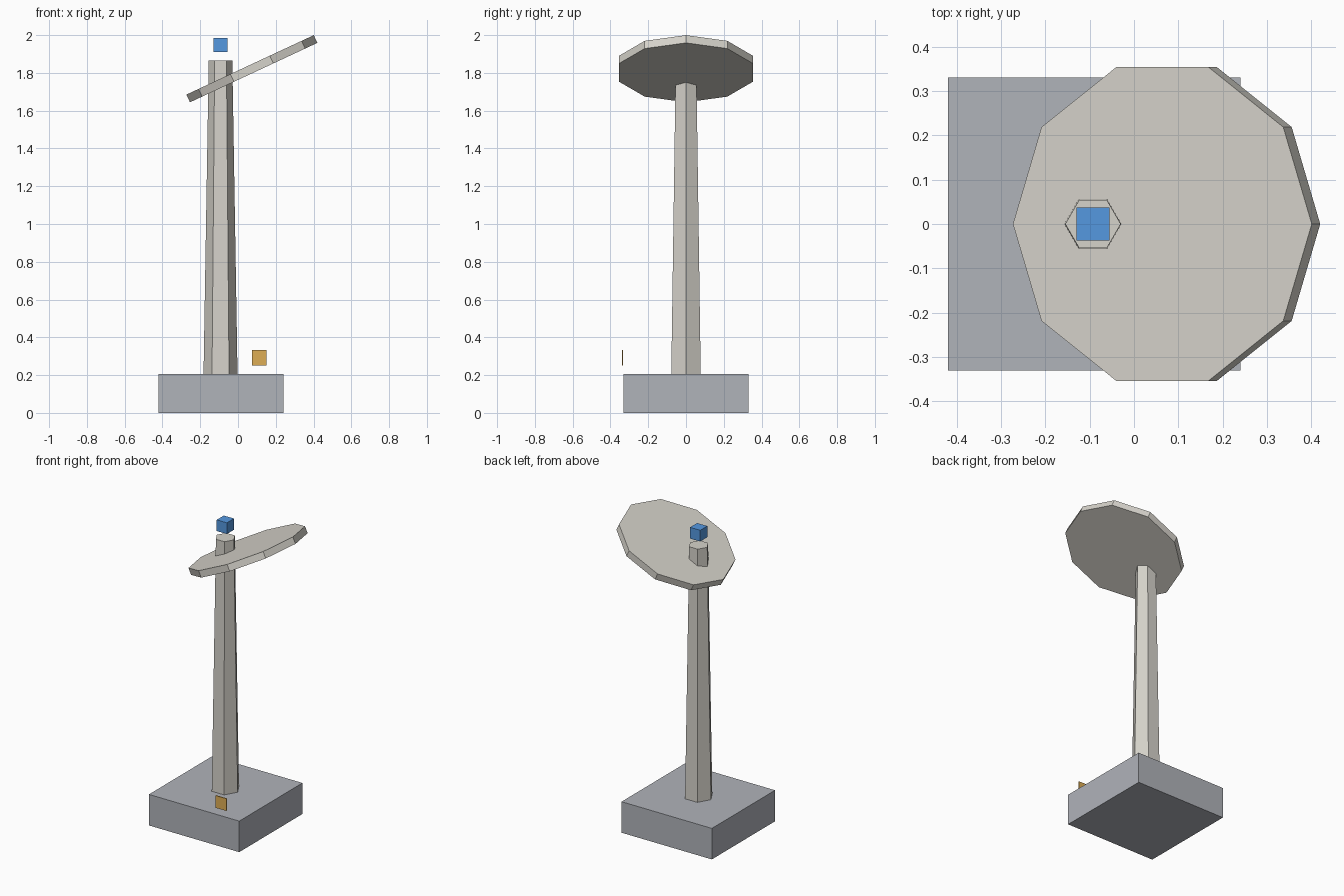
import bpy, math

if "Cube" in bpy.data.objects:
    bpy.data.objects.remove(bpy.data.objects["Cube"])


def material(name, rgb):
    # sRGB 0-255 to linear
    lin = [((c / 255 + 0.055) / 1.055) ** 2.4 for c in rgb]
    m = bpy.data.materials.new(name)
    m.diffuse_color = (*lin, 1)
    m.use_nodes = True
    m.node_tree.nodes["Principled BSDF"].inputs["Base Color"].default_value = m.diffuse_color
    return m


concrete = material("base grey", (176, 179, 186))
stone = material("warm light grey", (214, 211, 203))
blue = material("blue", (85, 152, 224))
amber = material("amber", (222, 174, 85))


def finish(name, mat):
    ob = bpy.context.object
    ob.name = name
    ob.data.materials.append(mat)
    return ob


def box(name, lo, hi, mat):
    bpy.ops.mesh.primitive_cube_add(size=1, location=[(a + b) / 2 for a, b in zip(lo, hi)])
    ob = finish(name, mat)
    ob.scale = [b - a for a, b in zip(lo, hi)]
    return ob


def prism(name, sides, r1, r2, depth, loc, mat, tilt=0):
    # rotated in the mesh so that two corners lie on the x axis
    bpy.ops.mesh.primitive_cone_add(vertices=sides, radius1=r1, radius2=r2, depth=depth, location=loc)
    ob = finish(name, mat)
    for v in ob.data.vertices:
        v.co.x, v.co.y = v.co.y, -v.co.x
    ob.rotation_euler = (0, tilt, 0)
    return ob


# Square foundation
box("base", (-0.42, -0.33, 0), (0.24, 0.33, 0.205), concrete)

# Tapered six-sided column
prism("column", 6, 0.09, 0.0625, 1.66, (-0.0925, 0, 1.035), stone)

# Tilted ten-sided disc
prism("tilted_disc", 10, 0.372, 0.372, 0.045, (0.0735, 0, 1.822), stone, math.radians(-25))

# Floating lamp cube and front plate
box("top_cube", (-0.1295, -0.037, 1.911), (-0.0555, 0.037, 1.985), blue)
box("front_plate", (0.073, -0.339, 0.252), (0.152, -0.333, 0.333), amber)
